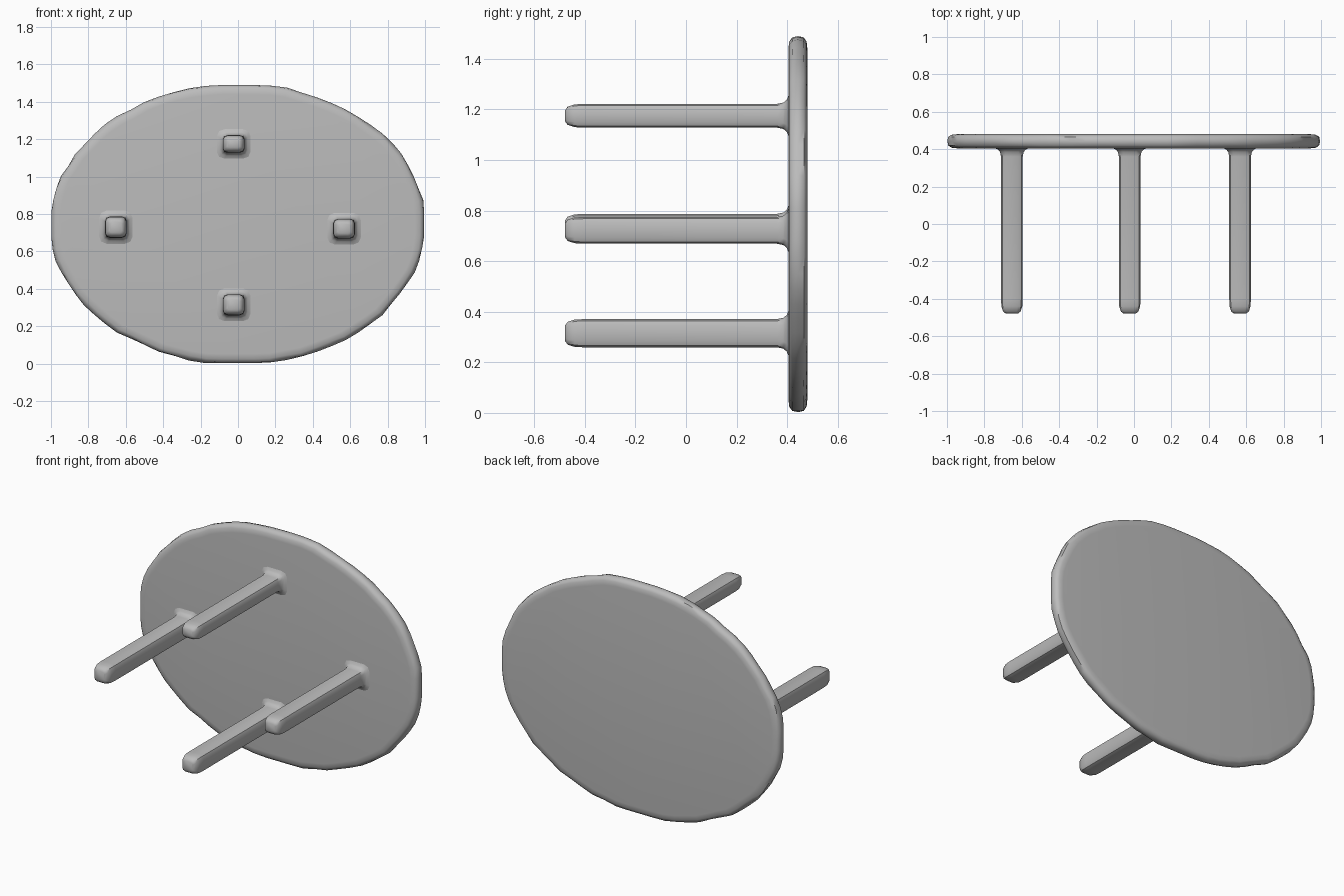
import bpy, bmesh, math, random

if "Cube" in bpy.data.objects:
    bpy.data.objects.remove(bpy.data.objects["Cube"])

random.seed(4)
grey = bpy.data.materials.new("plain grey")
grey.diffuse_color = (0.5, 0.5, 0.5, 1)
grey.use_nodes = True
grey.node_tree.nodes["Principled BSDF"].inputs["Base Color"].default_value = grey.diffuse_color


def loft(name, rings, angle):
    """Skin a list of closed rings and cap both ends."""
    bm = bmesh.new()
    loops = [[bm.verts.new(p) for p in ring] for ring in rings]
    n = len(loops[0])
    for a, b in zip(loops, loops[1:]):
        for i in range(n):
            j = (i + 1) % n
            bm.faces.new((a[i], a[j], b[j], b[i]))
    bm.faces.new(loops[0])
    bm.faces.new(loops[-1])
    bmesh.ops.recalc_face_normals(bm, faces=bm.faces)
    mesh = bpy.data.meshes.new(name)
    bm.to_mesh(mesh)
    bm.free()
    mesh.materials.append(grey)
    obj = bpy.data.objects.new(name, mesh)
    bpy.context.collection.objects.link(obj)
    bpy.ops.object.select_all(action='DESELECT')
    obj.select_set(True)
    bpy.context.view_layer.objects.active = obj
    bpy.ops.object.shade_smooth_by_angle(angle=math.radians(angle))
    return obj


# Oval table top: rounded, slightly uneven rim, flattened at a few extremes
SEGMENTS = 72
wobble = [random.uniform(-0.006, 0.004) for _ in range(SEGMENTS)]


def oval(y, inset, rough):
    ring = []
    for i in range(SEGMENTS):
        t = 2 * math.pi * i / SEGMENTS
        grow = wobble[i] - inset + random.uniform(-rough, rough)
        x = max((1.005 + grow) * math.cos(t), -0.998 + inset)
        z = 0.745 + max(min((0.752 + grow) * math.sin(t), 0.745 - inset),
                        -0.742 + inset)
        ring.append((min(x, 0.995 - inset), y, z))
    return ring


rim = [(0.405, 0.05, 0), (0.408, 0.022, 0.002), (0.42, 0.005, 0.003),
       (0.443, 0.0, 0.003), (0.466, 0.005, 0.003), (0.477, 0.022, 0.002),
       (0.48, 0.05, 0)]
loft("table_top", [oval(*r) for r in rim], 50)

# Legs: (centre x, centre z, half width, half height)
legs = {
    "left_leg": (-0.653, 0.73, 0.058, 0.057),
    "right_leg": (0.567, 0.722, 0.058, 0.053),
    "lower_leg": (-0.023, 0.315, 0.058, 0.056),
    "upper_leg": (-0.023, 1.175, 0.058, 0.047),
}
# Softened square section with chamfered corners
section = [(1, 0.55), (0.87, 0.87), (0.55, 1), (-0.55, 1), (-0.87, 0.87), (-1, 0.55),
           (-1, -0.55), (-0.87, -0.87), (-0.55, -1), (0.55, -1), (0.87, -0.87), (1, -0.55)]
# Leg profile from the rounded foot to the flared joint: (y, offset)
profile = [(-0.479, -0.026), (-0.468, -0.011), (-0.44, -0.002), (-0.40, 0),
           (0.36, 0), (0.385, 0.005), (0.398, 0.016), (0.406, 0.034), (0.42, 0.034)]
for name, (cx, cz, w, h) in legs.items():
    loft(name, [[(cx + u * (w + d), y, cz + v * (h + d)) for u, v in section]
                for y, d in profile], 40)
